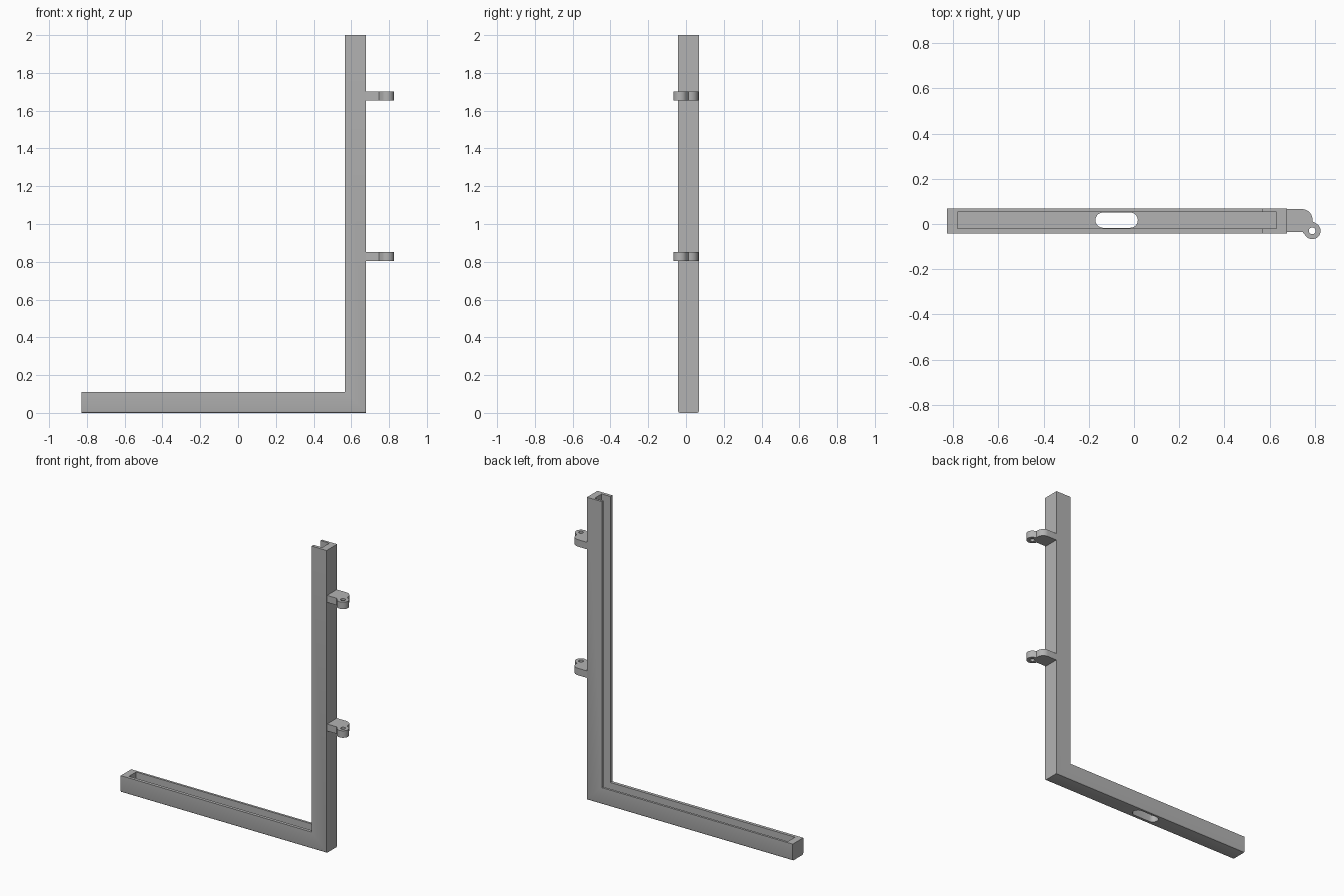
import bpy, bmesh
from math import pi, cos, sin
from mathutils import Vector

cube = bpy.data.objects.get("Cube")
if cube:
    bpy.data.objects.remove(cube, do_unlink=True)

grey = bpy.data.materials.new("plain grey")
grey.use_nodes = True
colour = (0.45, 0.45, 0.45, 1)
grey.diffuse_color = colour
grey.node_tree.nodes["Principled BSDF"].inputs["Base Color"].default_value = colour


def prism(name, points, direction, bevel=None):
    """Extrude a closed 3D outline along a direction."""
    bm = bmesh.new()
    face = bm.faces.new([bm.verts.new(p) for p in points])
    out = bmesh.ops.extrude_face_region(bm, geom=[face])
    moved = [g for g in out["geom"] if isinstance(g, bmesh.types.BMVert)]
    bmesh.ops.translate(bm, verts=moved, vec=Vector(direction))
    bmesh.ops.recalc_face_normals(bm, faces=bm.faces)
    if bevel:
        edges = [e for e in bm.edges if all(abs(v.co.z) < 1e-5 for v in e.verts)
                 and abs(e.verts[0].co.y - e.verts[1].co.y) < 1e-5]
        bmesh.ops.bevel(bm, geom=edges, offset=bevel, segments=3,
                        profile=0.5, affect='EDGES')
    mesh = bpy.data.meshes.new(name)
    bm.to_mesh(mesh)
    bm.free()
    mesh.materials.append(grey)
    obj = bpy.data.objects.new(name, mesh)
    bpy.context.collection.objects.link(obj)
    return obj


def cut(obj, cutter):
    mod = obj.modifiers.new("cut", 'BOOLEAN')
    mod.operation, mod.solver, mod.object = 'DIFFERENCE', 'EXACT', cutter
    bpy.context.view_layer.objects.active = obj
    bpy.ops.object.modifier_apply(modifier=mod.name)
    bpy.data.objects.remove(cutter, do_unlink=True)


def arc(cx, cy, r, start, end, steps=10):
    """Points along an arc, angles in degrees."""
    angles = [(start + (end - start) * i / steps) * pi / 180 for i in range(steps + 1)]
    return [(cx + r * cos(a), cy + r * sin(a)) for a in angles]


def smooth(obj):
    bpy.ops.object.select_all(action='DESELECT')
    obj.select_set(True)
    bpy.context.view_layer.objects.active = obj
    bpy.ops.object.shade_smooth_by_angle(angle=pi / 6)


# L-shaped frame with rounded lower edges
left, right, width = -0.828, 0.677, 0.11
front, back = -0.042, 0.068
inner = right - width
outline = [(left, 0), (right, 0), (right, 2), (inner, 2), (inner, width), (left, width)]
frame = prism("frame", [(x, front, z) for x, z in outline],
              (0, back - front, 0), bevel=0.01)

# Channel running along both arms, open at the top
wall = 0.046
channel = [(left + wall, wall), (right - wall, wall), (right - wall, 2.1),
           (inner - 0.1, 2.1), (inner - 0.1, 0.2), (left + wall, 0.2)]
cut(frame, prism("channel_cutter", [(x, front + 0.021, z) for x, z in channel],
                 (0, 0.074, 0)))

# Rounded slot through the floor of the channel
r, mid = 0.034, 0.017
slot = arc(-0.017, mid, r, -90, 90) + arc(-0.137, mid, r, 90, 270)
cut(frame, prism("slot_cutter", [(x, y, -0.1) for x, y in slot], (0, 0, 0.18)))
smooth(frame)

# Hinge lugs with a pin hole
px, py = 0.789, -0.03
lug = ([(right, -0.036), (right, back - 0.002)]
       + arc(0.744, 0.02, 0.046, 90, 0, 8) + [(0.79, 0.012)]
       + arc(px, py, 0.037, 45, -135, 14) + [(0.747, -0.036)])
for name, z in (("lower_hinge_lug", 0.805), ("upper_hinge_lug", 1.655)):
    part = prism(name, [(x, y, z) for x, y in lug], (0, 0, 0.046))
    hole = arc(px, py, 0.015, 0, 345, 23)
    cut(part, prism("hole_cutter", [(x, y, z - 0.1) for x, y in hole], (0, 0, 0.3)))
    smooth(part)
